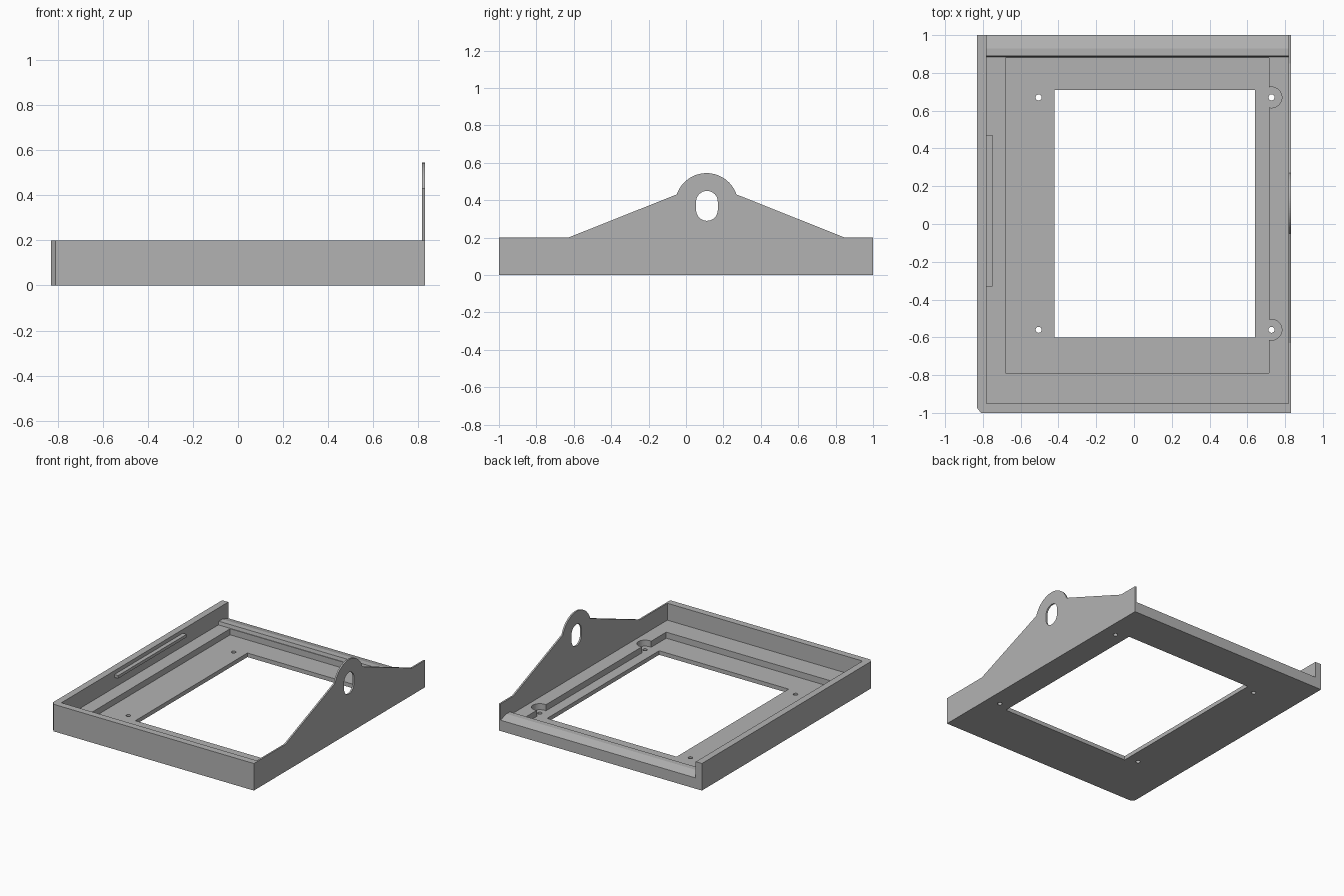
import bpy
import math

cube = bpy.data.objects.get("Cube")
if cube:
    bpy.data.objects.remove(cube, do_unlink=True)

grey = bpy.data.materials.new("plain grey")
grey.use_nodes = True
colour = (0.45, 0.45, 0.45, 1)
grey.diffuse_color = colour
grey.node_tree.nodes["Principled BSDF"].inputs["Base Color"].default_value = colour


def prism(name, outline, low, high, axis="z"):
    """Extrude an outline along z (x, y points) or along x (y, z points)."""
    def place(p, h):
        return (p[0], p[1], h) if axis == "z" else (h, p[0], p[1])
    n = len(outline)
    verts = [place(p, h) for h in (low, high) for p in outline]
    faces = [tuple(reversed(range(n))), tuple(range(n, 2 * n))]
    faces += [(i, (i + 1) % n, (i + 1) % n + n, i + n) for i in range(n)]
    mesh = bpy.data.meshes.new(name)
    mesh.from_pydata(verts, [], faces)
    mesh.materials.append(grey)
    obj = bpy.data.objects.new(name, mesh)
    bpy.context.collection.objects.link(obj)
    return obj


def rect(x0, x1, y0, y1):
    return [(x0, y0), (x1, y0), (x1, y1), (x0, y1)]


def arc(cx, cy, r, start, end, steps):
    angles = [math.radians(start + (end - start) * i / steps) for i in range(steps + 1)]
    return [(cx + r * math.cos(a), cy + r * math.sin(a)) for a in angles]


def circle(cx, cy, r, steps=32):
    return arc(cx, cy, r, 0, 360, steps)[:-1]


def cut(target, cutter):
    cutter.hide_render = True
    mod = target.modifiers.new("cut", "BOOLEAN")
    mod.operation = "DIFFERENCE"
    mod.solver = "EXACT"
    mod.object = cutter
    bpy.context.view_layer.objects.active = target
    bpy.ops.object.modifier_apply(modifier=mod.name)
    bpy.data.objects.remove(cutter, do_unlink=True)


PLATE_X = 0.818
FLOOR, RECESS = 0.075, 0.03

# Tray block with one clipped front corner
tray = prism("tray", [(-0.81, -1), (PLATE_X, -1), (PLATE_X, 1), (-0.83, 1), (-0.83, -0.975)], 0, 0.2)

# Interior, open at the back over a ramped retaining lip
interior = [(-0.95, FLOOR), (0.885, FLOOR), (0.89, 0.1), (0.93, 0.1),
            (1, 0.08), (1.05, 0.066), (1.05, 0.3), (-0.95, 0.3)]
cut(tray, prism("interior_cutter", interior, -0.78, 0.9, "x"))

# Recess and window opening
cut(tray, prism("recess_cutter", rect(-0.68, 0.715, -0.79, 0.88), RECESS, 0.15))
cut(tray, prism("window_cutter", rect(-0.42, 0.64, -0.6, 0.71), -0.1, 0.15))

# Screw holes, with round pockets on one side
for y in (-0.56, 0.67):
    cut(tray, prism("pocket_cutter", circle(0.728, y, 0.055), RECESS, 0.15))
    for x in (-0.505, 0.728):
        cut(tray, prism("hole_cutter", circle(x, y, 0.016, 20), -0.1, 0.15))

# Thin side plate with hanging eye
head = arc(0.11, 0.376, 0.169, 19, 161, 32)
side = [(-1, 0), (1, 0), (1, 0.2), (0.85, 0.2)] + head + [(-0.63, 0.2), (-1, 0.2)]
hanger = prism("hanger_plate", side, PLATE_X, 0.83, "x")
slot = arc(0.112, 0.392, 0.058, 0, 180, 16) + arc(0.112, 0.348, 0.058, 180, 360, 16)
cut(hanger, prism("slot_cutter", slot, 0.7, 0.9, "x"))

# Retaining bar on the opposite wall
prism("retaining_bar", rect(-0.785, -0.75, -0.33, 0.47), 0.15, 0.172)
